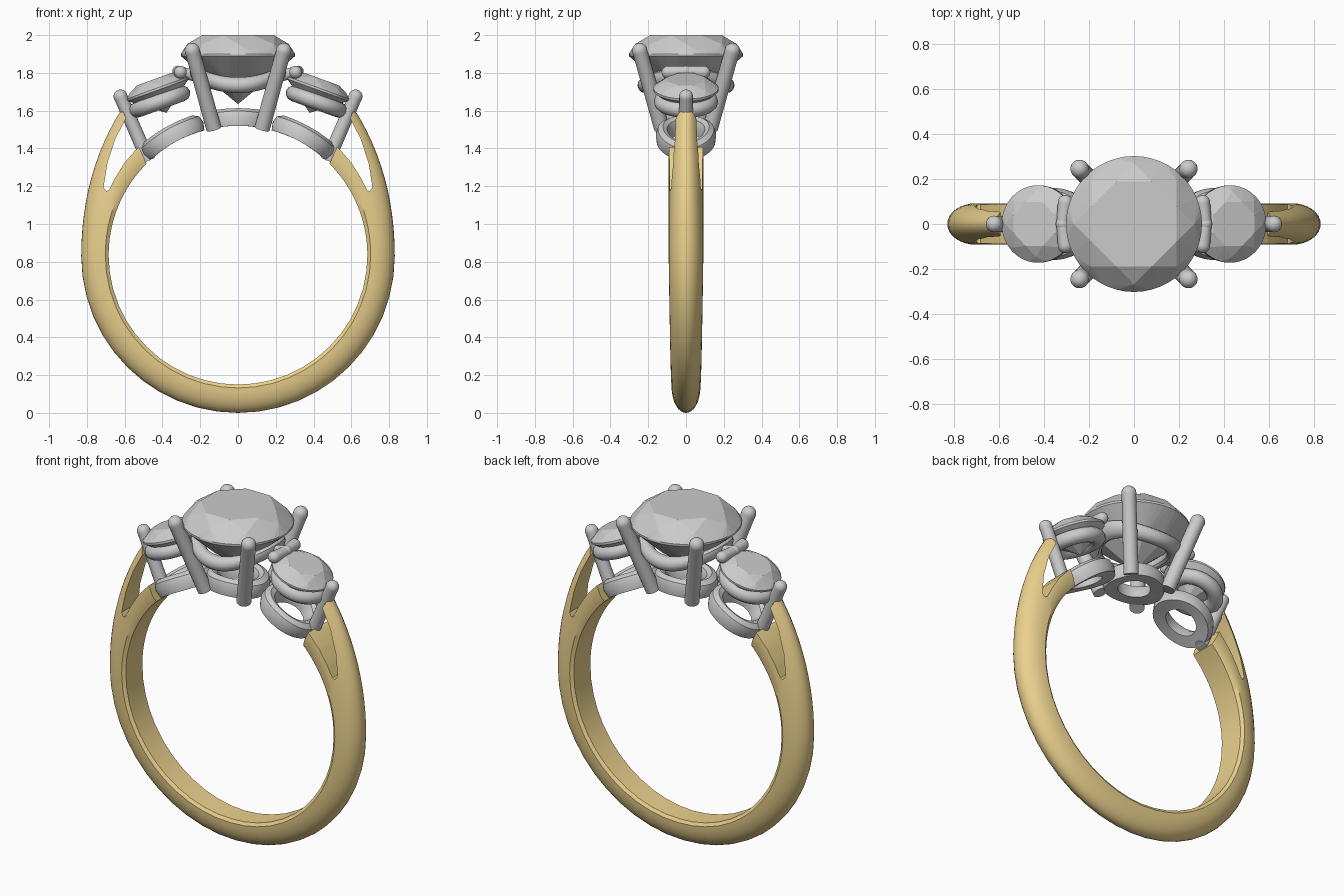
import bpy, bmesh
from math import sin, cos, pi, radians
from mathutils import Vector, Matrix

if "Cube" in bpy.data.objects:
    bpy.data.objects.remove(bpy.data.objects["Cube"])

CZ, RI = 0.835, 0.685          # finger hole centre height and radius
gold = bpy.data.materials.new("yellow_gold")
gold.diffuse_color = (0.83, 0.64, 0.27, 1)
gold.use_nodes = True
gold.node_tree.nodes["Principled BSDF"].inputs["Base Color"].default_value = gold.diffuse_color


def finish(bm, name, smooth=True, mat=None):
    bmesh.ops.remove_doubles(bm, verts=bm.verts, dist=1e-5)
    bmesh.ops.recalc_face_normals(bm, faces=bm.faces)
    me = bpy.data.meshes.new(name)
    bm.to_mesh(me)
    bm.free()
    ob = bpy.data.objects.new(name, me)
    bpy.context.collection.objects.link(ob)
    if mat:
        me.materials.append(mat)
    if smooth:
        shade(ob)
    return ob


def shade(ob):
    bpy.ops.object.select_all(action='DESELECT')
    ob.select_set(True)
    bpy.context.view_layer.objects.active = ob
    bpy.ops.object.shade_smooth_by_angle(angle=radians(35))


def lathe(name, profile, place, closed=False, segs=32):
    """Spin (radius, height) points; place() maps each local point to the model."""
    bm = bmesh.new()
    rings = [[bm.verts.new(place(Vector((r * cos(2 * pi * i / segs), r * sin(2 * pi * i / segs), h))))
              for i in range(segs)] for r, h in profile]
    pairs = list(zip(rings, rings[1:])) + ([(rings[-1], rings[0])] if closed else [])
    for a, b in pairs:
        for i in range(segs):
            j = (i + 1) % segs
            bm.faces.new((a[i], a[j], b[j], b[i]))
    return finish(bm, name)


def prong(name, foot, tip, r, tip_r=None):
    """Round wire with a flat foot and a ball tip."""
    foot, tip = Vector(foot), Vector(tip)
    d = tip - foot
    q = d.to_track_quat('Z', 'Y').to_matrix()
    t = tip_r or r
    prof = [(0, 0), (r, 0)] + [(t * cos(a * pi / 12), d.length + t * sin(a * pi / 12)) for a in range(-1, 6)]
    lathe(name, prof + [(0, d.length + t)], lambda p: foot + q @ p, segs=20)


def stone(name, R, table, crown, depth, m):
    """Round brilliant made as the convex hull of its facet corners."""
    pts = []
    def ring(n, r, z, off=0.0):
        pts.extend((r * cos(2 * pi * (i + off) / n), r * sin(2 * pi * (i + off) / n), z) for i in range(n))
    ring(8, table, crown, 0.5)
    ring(8, (table + R) * 0.53, crown * 0.55)
    ring(48, R, 0.006)
    ring(48, R, -0.006)
    ring(8, R * 0.5, -depth * 0.56, 0.5)
    pts.append((0, 0, -depth))
    bm = bmesh.new()
    for p in pts:
        bm.verts.new(m @ Vector(p))
    bmesh.ops.convex_hull(bm, input=bm.verts)
    bmesh.ops.dissolve_limit(bm, angle_limit=radians(1), verts=bm.verts, edges=bm.edges)
    finish(bm, name, smooth=False)


# --- gold shank: D sections lofted from one shoulder round the bottom to the other
half = []
for k in range(13):
    a = k / 12 * pi / 2
    half.append((RI * sin(a), CZ - RI * cos(a), 0.83 * sin(a), 0.83 - 0.83 * cos(a), 0.075 + 0.017 * k / 12))
for k in range(1, 13):
    t = k / 12
    a = radians(90 + 45 * t)
    ox = 0.83 * (1 - t * t) + 0.615 * t * t
    oz = 0.83 * (1 - t) ** 2 + 2 * 1.27 * t * (1 - t) + 1.61 * t * t
    half.append((RI * sin(a), CZ - RI * cos(a), ox, oz, 0.092))
sections = [(-ix, iz, -ox, oz, w) for ix, iz, ox, oz, w in half[:0:-1]] + half
dome = [(cos(a * pi / 16), 0.12 + 0.88 * sin(a * pi / 16)) for a in range(17)]
outline = [(0.85, 0)] + dome + [(-0.85, 0)]
bm = bmesh.new()
loops = []
for ix, iz, ox, oz, w in sections:
    loops.append([bm.verts.new((ix + (ox - ix) * h, y * w, iz + (oz - iz) * h)) for y, h in outline])
for a, b in zip(loops, loops[1:]):
    for i in range(len(outline)):
        j = (i + 1) % len(outline)
        bm.faces.new((a[i], a[j], b[j], b[i]))
bm.faces.new(loops[0])
bm.faces.new(loops[-1])
shank = finish(bm, "shank", smooth=False, mat=gold)

# --- slots that split the shoulders into two branches
slot = [(0.683, 1.18), (0.697, 1.173), (0.712, 1.195), (0.692, 1.32), (0.65, 1.45), (0.585, 1.575),
        (0.54, 1.6), (0.47, 1.44), (0.53, 1.405), (0.60, 1.325), (0.65, 1.245)]
bm = bmesh.new()
for s in (-1, 1):
    f = bm.faces.new([bm.verts.new((s * x, -0.2, z)) for x, z in slot])
    ext = bmesh.ops.extrude_face_region(bm, geom=[f])
    bmesh.ops.translate(bm, vec=(0, 0.4, 0), verts=[v for v in ext["geom"] if isinstance(v, bmesh.types.BMVert)])
    if f.is_valid and all(len(e.link_faces) < 2 for e in f.edges):
        bm.faces.new([v for v in f.verts])
cutter = finish(bm, "slot_cutter", smooth=False)
cutter.hide_render = True
mod = shank.modifiers.new("slots", 'BOOLEAN')
mod.operation = 'DIFFERENCE'
mod.solver = 'EXACT'
mod.object = cutter
bpy.context.view_layer.objects.active = shank
bpy.ops.object.modifier_apply(modifier=mod.name)
bpy.data.objects.remove(cutter)
shade(shank)

# --- three base collets, bent to follow the finger hole
collet = [(0.085, 0), (0.155, 0), (0.16, 0.045), (0.148, 0.078), (0.122, 0.093), (0.1, 0.08), (0.085, 0.045)]


def bent(angle):
    def place(p):
        a = angle + p.x * 1.13 / 0.72
        return Vector(((RI + p.z) * sin(a), p.y, CZ + (RI + p.z) * cos(a)))
    return place


for label, ang in (("left", -29), ("centre", 0), ("right", 29)):
    lathe(label + "_base_collet", collet, bent(radians(ang)), closed=True, segs=48)

# --- centre setting: saddle-shaped rail, four prongs, stone
def tube(major, r, h):
    return [(major + r * cos(a * pi / 6), h * sin(a * pi / 6)) for a in range(12)]


lathe("centre_rail", tube(0.215, 0.042, 0.042),
      lambda p: Vector((p.x, p.y, p.z + 1.735 + 1.1 * p.x ** 2)), closed=True, segs=48)
for sx in (-1, 1):
    for sy in (-1, 1):
        prong("centre_prong", (sx * 0.128, sy * 0.128, 1.505), (sx * 0.242, sy * 0.245, 1.917), 0.041)
stone("centre_stone", 0.302, 0.205, 0.105, 0.26, Matrix.Translation((0, 0, 1.895)))

# --- side settings: tilted rail and stone, outer prong, inner twin claw
for label, s in (("left", -1), ("right", 1)):
    tilt = Matrix.Rotation(s * radians(20), 4, 'Y')
    m_rail = Matrix.Translation((s * 0.415, 0, 1.648)) @ tilt
    lathe(label + "_side_rail", tube(0.125, 0.045, 0.042), lambda p: m_rail @ p, closed=True, segs=40)
    stone(label + "_side_stone", 0.172, 0.105, 0.055, 0.135, Matrix.Translation((s * 0.425, 0, 1.715)) @ tilt)
    prong(label + "_outer_prong", (s * 0.475, 0, 1.335), (s * 0.622, 0, 1.675), 0.037)
    for sy in (-1, 1):
        prong(label + "_inner_claw", (s * 0.318, 0, 1.808), (s * 0.305, sy * 0.095, 1.803), 0.027, 0.034)
    prong(label + "_claw_bridge", (s * 0.23, 0, 1.785), (s * 0.318, 0, 1.808), 0.03)
